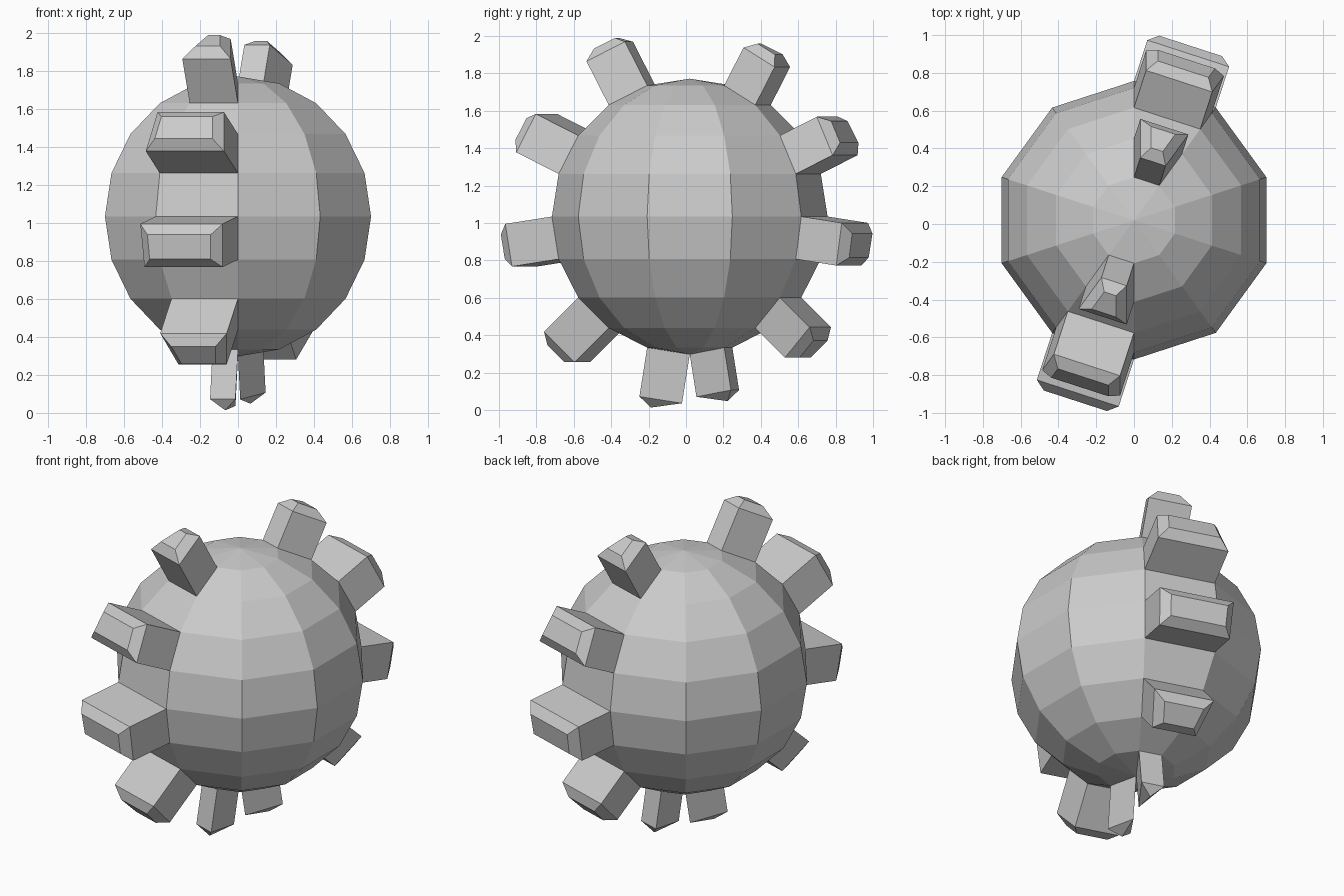
import bpy, bmesh
from math import atan2, hypot, radians, degrees, pi
from mathutils import Matrix, Vector

if "Cube" in bpy.data.objects:
    bpy.data.objects.remove(bpy.data.objects["Cube"])

RADIUS = 0.737
CENTRE = Vector((0, 0.02, 1.035))

bm = bmesh.new()

# Ball: ten segments by ten rings, with a seam vertex on the y axis
bmesh.ops.create_uvsphere(bm, u_segments=10, v_segments=10, radius=RADIUS)
ring_vert = next(v for v in bm.verts if hypot(v.co.x, v.co.y) > 0.1)
turn = pi / 2 - atan2(ring_vert.co.y, ring_vert.co.x)
bmesh.ops.rotate(bm, verts=bm.verts, matrix=Matrix.Rotation(turn, 3, 'Z'))
bm.normal_update()


def column_faces(azimuth):
    """Every second face down one column of the ball."""
    picked = []
    for f in bm.faces:
        c = f.calc_center_median()
        a = degrees(atan2(c.y, c.x)) % 360
        polar = degrees(atan2(hypot(c.x, c.y), c.z))
        if abs(a - azimuth) < 5 and int(polar // 18) % 2 == 1:
            picked.append(f)
    return picked


def raise_studs(faces, length, inset=0.05, cap=0.05):
    """Pull each face out as a block, then finish it with a chamfered cap."""
    tops = bmesh.ops.extrude_discrete_faces(bm, faces=faces)['faces']
    bm.normal_update()
    for f in tops:
        bmesh.ops.translate(bm, verts=f.verts, vec=f.normal * length)
    bm.normal_update()
    bmesh.ops.inset_individual(bm, faces=tops, thickness=inset, depth=cap,
                               use_even_offset=True)


# Studs: front-left column and the slightly shorter back-right column
front, back = column_faces(252), column_faces(72)
raise_studs(front, 0.265)
raise_studs(back, 0.23)

bmesh.ops.translate(bm, verts=bm.verts, vec=CENTRE)
bmesh.ops.recalc_face_normals(bm, faces=bm.faces)
mesh = bpy.data.meshes.new("studded_ball")
bm.to_mesh(mesh)
bm.free()
bpy.context.collection.objects.link(bpy.data.objects.new("studded_ball", mesh))
